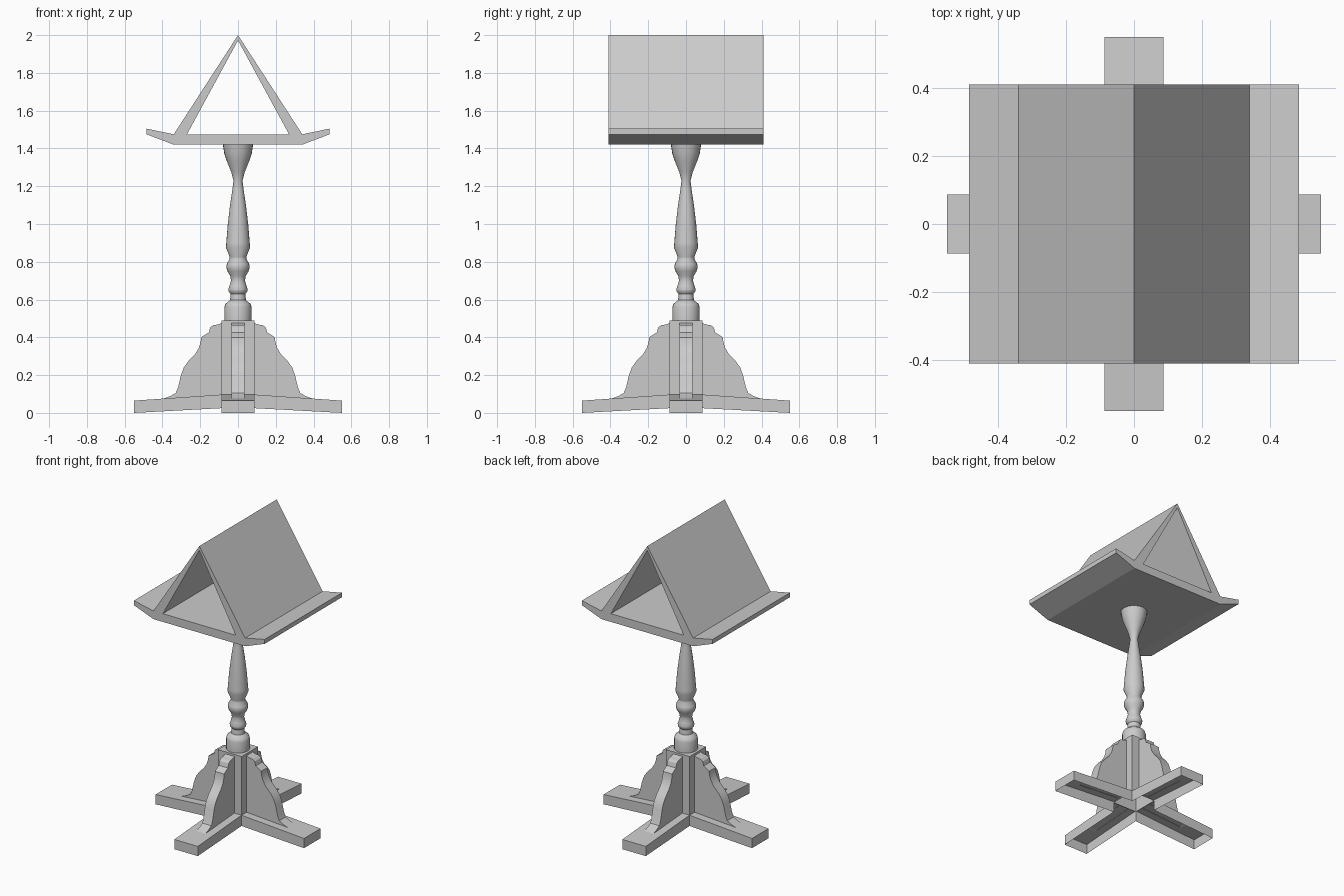
import bpy, bmesh, math
from mathutils import Matrix

if "Cube" in bpy.data.objects:
    bpy.data.objects.remove(bpy.data.objects["Cube"])


def finish(name, bm, smooth=0):
    bmesh.ops.recalc_face_normals(bm, faces=bm.faces)
    me = bpy.data.meshes.new(name)
    bm.to_mesh(me)
    bm.free()
    ob = bpy.data.objects.new(name, me)
    bpy.context.collection.objects.link(ob)
    if smooth:
        bpy.ops.object.select_all(action='DESELECT')
        ob.select_set(True)
        bpy.context.view_layer.objects.active = ob
        bpy.ops.object.shade_smooth_by_angle(angle=math.radians(smooth))
    return ob


def prism(name, pts, half, turn=0, skip=(), smooth=0):
    """Extrude an x/z profile along y, leaving out the skipped edges."""
    bm = bmesh.new()
    a = [bm.verts.new((x, -half, z)) for x, z in pts]
    b = [bm.verts.new((x, half, z)) for x, z in pts]
    bm.faces.new(a)
    bm.faces.new(b[::-1])
    n = len(pts)
    for i in range(n):
        if i not in skip:
            j = (i + 1) % n
            bm.faces.new((a[j], a[i], b[i], b[j]))
    bm.transform(Matrix.Rotation(turn, 4, 'Z'))
    return finish(name, bm, smooth)


def lathe(name, profile, sides=24):
    bm = bmesh.new()
    rings = [[bm.verts.new((r * math.cos(2 * math.pi * k / sides),
                            r * math.sin(2 * math.pi * k / sides), z))
              for k in range(sides)] for r, z in profile]
    for lo, hi in zip(rings, rings[1:]):
        for k in range(sides):
            m = (k + 1) % sides
            bm.faces.new((lo[k], lo[m], hi[m], hi[k]))
    return finish(name, bm, 35)


# book rest: tray with raised lips, two sloping panels
prism("tray", [(-.34, 1.42), (.34, 1.42), (.485, 1.475), (.485, 1.505),
               (.34, 1.475), (-.34, 1.475), (-.485, 1.505), (-.485, 1.475)], .41)
for side, s in (("left", -1), ("right", 1)):
    prism(side + "_panel", [(s * .27, 1.475), (s * .34, 1.475), (0, 2), (0, 1.972)],
          .41, skip=(0, 2))

# turned post
lathe("post", [(.072, .49), (.072, .56), (.066, .578), (.05, .59), (.042, .597),
               (.039, .63), (.049, .642), (.051, .655), (.044, .675), (.037, .70),
               (.041, .725), (.056, .75), (.062, .772), (.059, .79), (.044, .815),
               (.044, .825), (.064, .875), (.062, .90), (.054, 1.0), (.042, 1.1),
               (.03, 1.18), (.024, 1.23), (.036, 1.275), (.058, 1.33), (.073, 1.375),
               (.08, 1.42)])

# square column, open underneath
bm = bmesh.new()
bmesh.ops.create_cube(bm, size=1)
bm.transform(Matrix.Translation((0, 0, .29)) @ Matrix.Diagonal((.174, .174, .4, 1)))
bmesh.ops.delete(bm, geom=[f for f in bm.faces if f.normal.z < -.5], context='FACES_ONLY')
finish("column", bm)

# four hollow feet with scrolled brackets
foot = [(.087, .025), (.55, 0), (.55, .065), (.087, .097)]
bracket = [(.087, .095), (.40, .073), (.36, .088), (.33, .105), (.317, .135),
           (.302, .20), (.287, .24), (.262, .275), (.228, .31), (.207, .345),
           (.198, .375), (.195, .40), (.178, .412), (.155, .425), (.147, .452),
           (.132, .464), (.105, .468), (.087, .476)]
for i, side in enumerate(("right", "back", "left", "front")):
    turn = i * math.pi / 2
    prism(side + "_foot", foot, .087, turn, skip=(0, 3))
    prism(side + "_bracket", bracket, .034, turn, skip=(0, len(bracket) - 1), smooth=30)
